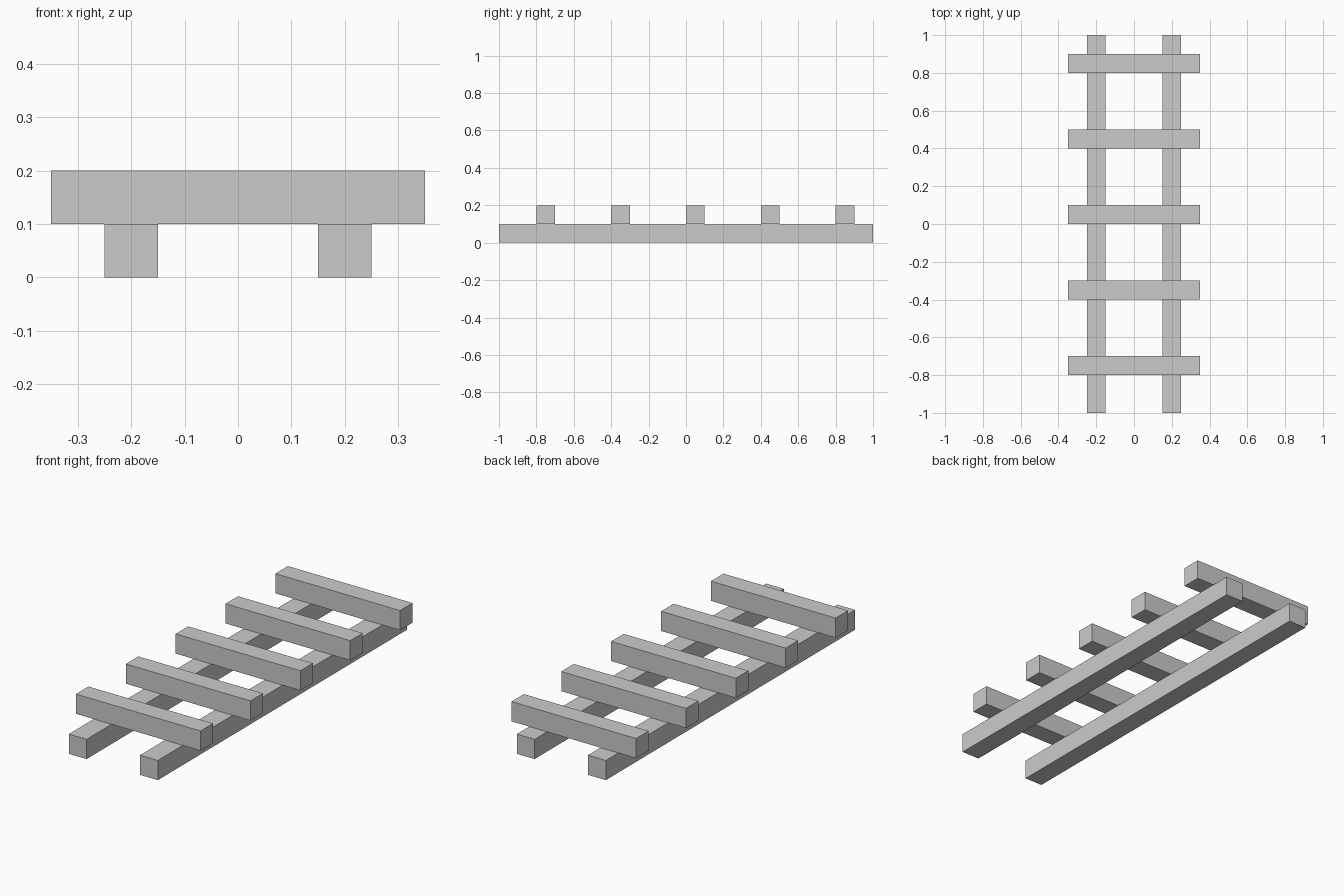
import bpy

if "Cube" in bpy.data.objects:
    bpy.data.objects.remove(bpy.data.objects["Cube"])


def box(name, center, size):
    bpy.ops.mesh.primitive_cube_add(size=1, location=center)
    obj = bpy.context.object
    obj.name = obj.data.name = name
    obj.scale = size
    bpy.ops.object.transform_apply(location=False, rotation=False, scale=True)
    return obj


# Two long rails on the ground
for side, x in (("left", -0.2), ("right", 0.2)):
    box(f"{side}_rail", (x, 0, 0.05), (0.1, 2.0, 0.1))

# Five crossbars resting on the rails
for i in range(5):
    box(f"crossbar_{i + 1}", (0, -0.75 + 0.4 * i, 0.15), (0.7, 0.1, 0.1))
